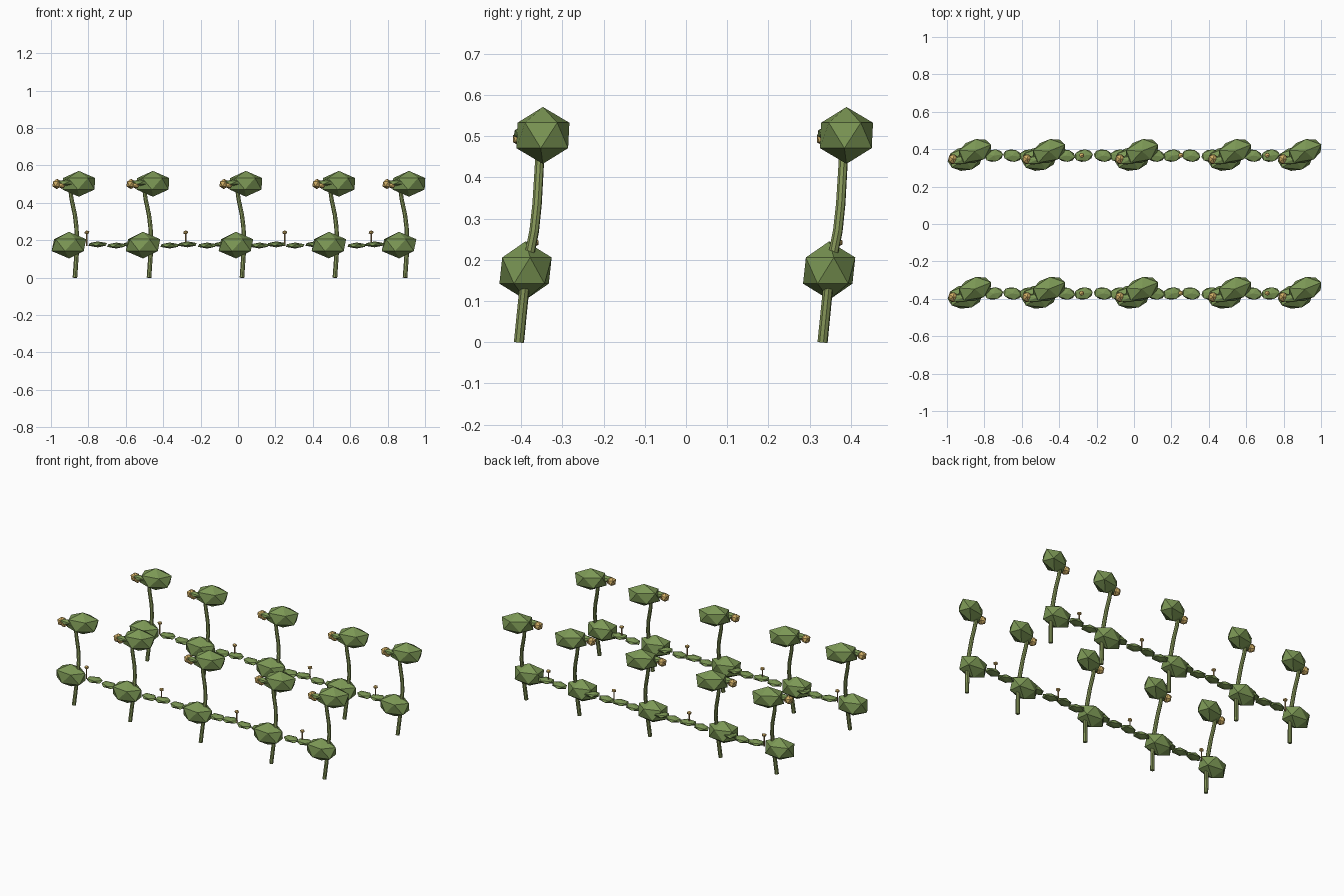
import bpy
from mathutils import Vector

if "Cube" in bpy.data.objects:
    bpy.data.objects.remove(bpy.data.objects["Cube"])


def material(name, rgb):
    m = bpy.data.materials.new(name)
    m.diffuse_color = (*rgb, 1)
    m.use_nodes = True
    m.node_tree.nodes["Principled BSDF"].inputs["Base Color"].default_value = m.diffuse_color
    return m


LEAF = material("leaf_green", (0.20, 0.31, 0.09))
STEM = material("stem_green", (0.24, 0.31, 0.10))
GOLD = material("bud_gold", (0.62, 0.42, 0.13))
BROWN = material("sprout_brown", (0.42, 0.27, 0.11))


def blob(name, loc, scale, mat, rot=(0, 0, 0), sub=1):
    bpy.ops.mesh.primitive_ico_sphere_add(subdivisions=sub, radius=1, location=loc, rotation=rot)
    o = bpy.context.object
    o.name = name
    o.scale = scale
    o.data.materials.append(mat)


def tube(name, pts, radius, mat, taper=1.0, res=2):
    c = bpy.data.curves.new(name, 'CURVE')
    c.dimensions = '3D'
    c.bevel_depth = radius
    c.bevel_resolution = res
    c.use_fill_caps = True
    s = c.splines.new('POLY')
    s.points.add(len(pts) - 1)
    n = len(pts) - 1
    for i, p in enumerate(pts):
        s.points[i].co = (*p, 1)
        s.points[i].radius = 1 + (taper - 1) * i / n
    s.use_smooth = False
    c.materials.append(mat)
    bpy.context.collection.objects.link(bpy.data.objects.new(name, c))


def plant(x, y):
    o = Vector((x, y, 0))
    # bent stem
    path = [(0, -0.037, 0), (0.012, -0.02, 0.17), (0.008, 0.0, 0.27),
            (0.0, 0.007, 0.335), (-0.018, 0.012, 0.42), (-0.026, 0.015, 0.48)]
    tube("stem", [o + Vector(p) for p in path], 0.0125, STEM, 0.88)
    # lower and upper foliage clumps
    blob("lower_foliage", o + Vector((-0.032, -0.021, 0.174)), (0.104, 0.071, 0.071), LEAF, (0, 0, 0.12))
    blob("upper_foliage", o + Vector((0.021, 0.021, 0.502)), (0.105, 0.068, 0.069), LEAF, (0, 0, 0.38))
    # side leaf carrying the bud
    blob("side_leaf", o + Vector((-0.045, -0.026, 0.508)), (0.065, 0.026, 0.017), LEAF, (0, 0, 0.1))
    blob("bud", o + Vector((-0.096, -0.022, 0.501)), (0.028, 0.03, 0.028), GOLD)
    blob("bud_tip", o + Vector((-0.07, -0.034, 0.494)), (0.02, 0.02, 0.019), GOLD)


for row in (-0.3685, 0.3685):
    for x in (-0.872, -0.476, 0.021, 0.518, 0.893):
        plant(x, row)
    # flat leaves linking the plants
    for i, x in enumerate((-0.75, -0.65, -0.565, -0.365, -0.27, -0.165, -0.08,
                           0.115, 0.205, 0.305, 0.41, 0.635, 0.73)):
        blob("runner_leaf", (x, row - 0.003, 0.175 + 0.003 * (-1) ** i),
             (0.056, 0.037, 0.016), LEAF, (0, 0, 0.15 * (-1) ** i))
    # small sprouts on the runner
    for x in (-0.808, -0.28, 0.25, 0.712):
        tube("sprout_stalk", [(x, row - 0.001, 0.17), (x, row - 0.001, 0.24)], 0.004, BROWN, res=1)
        blob("sprout_head", (x, row - 0.001, 0.242), (0.015, 0.014, 0.011), GOLD)
